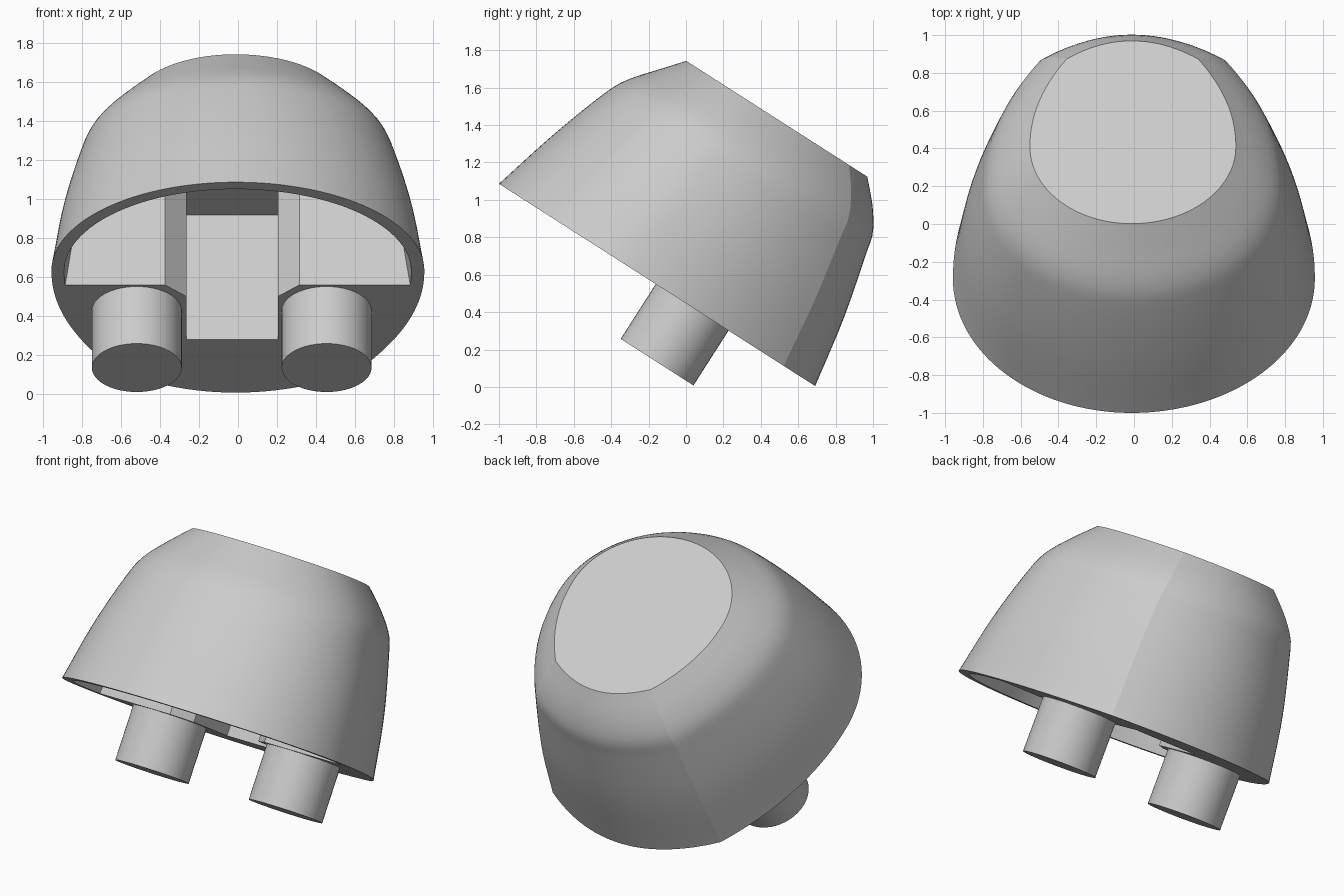
import bpy, bmesh
from math import sin, cos, pi, radians

if "Cube" in bpy.data.objects:
    bpy.data.objects.remove(bpy.data.objects["Cube"])

TILT = radians(-32.6)
HEIGHT = 1.093
# Side profiles: (height, front end, back end, half width), in the tilted frame
KEYS = [(0, 0, 2.007, .958), (.389, .107, 1.94, .895), (.753, .231, 1.853, .80),
        (.855, .291, 1.826, .757), (.972, .388, 1.75, .665), (HEIGHT, .49, 1.639, .545)]


def profile(w):
    """Smooth interpolation of the side profiles at height w."""
    w = min(max(w, 0), HEIGHT)

    def slope(i, k):
        a, b = KEYS[max(i - 1, 0)], KEYS[min(i + 1, len(KEYS) - 1)]
        return (b[k] - a[k]) / (b[0] - a[0])

    i = max(j for j in range(len(KEYS) - 1) if KEYS[j][0] <= w)
    p, q = KEYS[i], KEYS[i + 1]
    d = q[0] - p[0]
    t = (w - p[0]) / d
    return [(2*t**3 - 3*t*t + 1) * p[k] + (t**3 - 2*t*t + t) * d * slope(i, k)
            + (3*t*t - 2*t**3) * q[k] + (t**3 - t*t) * d * slope(i + 1, k) for k in (1, 2, 3)]


def section(w, inset=0):
    """Closed outline: elliptical front, tapering sides, shallow back arc."""
    front, back, half = profile(w)
    front, back, half = front + inset, back - inset, half - inset
    length = back - front
    wide, corner = .42 * length, .9 * length
    side = []
    for i in range(1, 33):
        a = i / 32 * pi / 2
        side.append((half * sin(a), wide * (1 - cos(a))))
    for i in range(1, 21):
        t = i / 20
        side.append((half * (1 - .36 * t**2.1), wide + (corner - wide) * t))
    for i in range(1, 13):
        t = 1 - i / 12
        side.append((half * .64 * t, corner + (length - corner) * (1 - t * t)))
    loop = [(0, 0)] + side + [(-x, y) for x, y in reversed(side[:-1])]
    return [(x * (1.013 if x > 0 else .987) - .013, front + y, w) for x, y in loop]


def place(ob):
    ob.rotation_euler.x = TILT
    ob.location = (0, -1, 1.086)
    return ob


def loft(name, rings):
    """Skin a stack of equal outlines and cap both ends."""
    bm = bmesh.new()
    vs = [[bm.verts.new(p) for p in r] for r in rings]
    n = len(rings[0])
    for a, b in zip(vs, vs[1:]):
        for i in range(n):
            j = (i + 1) % n
            bm.faces.new((a[i], a[j], b[j], b[i]))
    bm.faces.new(vs[0])
    bm.faces.new(vs[-1])
    bmesh.ops.recalc_face_normals(bm, faces=bm.faces)
    me = bpy.data.meshes.new(name)
    bm.to_mesh(me)
    bm.free()
    ob = bpy.data.objects.new(name, me)
    bpy.context.collection.objects.link(ob)
    return place(ob)


def activate(ob):
    bpy.ops.object.select_all(action='DESELECT')
    ob.select_set(True)
    bpy.context.view_layer.objects.active = ob


def boolean(ob, cutter, operation):
    activate(ob)
    cutter.hide_render = True
    m = ob.modifiers.new("cut", 'BOOLEAN')
    m.operation, m.object, m.solver = operation, cutter, 'EXACT'
    bpy.ops.object.modifier_apply(modifier=m.name)
    bpy.data.objects.remove(cutter)


def smooth(ob, angle):
    activate(ob)
    bpy.ops.object.shade_smooth_by_angle(angle=radians(angle))


# Main domed body
body = loft("body", [section(HEIGHT * i / 30) for i in range(31)])

# Front pocket: inset body shape limited to the front half plus a central notch
pocket = loft("pocket_cutter", [section(w, .066) for w in [-.1] + [.76 * i / 16 for i in range(17)]])
plan = [(-1.3, -.5), (1.3, -.5), (1.3, .98), (.315, .98), (.205, 1.09), (.205, 1.5),
        (-.265, 1.5), (-.265, 1.09), (-.375, .98), (-1.3, .98)]
limit = loft("limit_cutter", [[(x, v, w) for x, v in plan] for w in (-.06, 1)])
boolean(pocket, limit, 'INTERSECT')
boolean(body, pocket, 'DIFFERENCE')
smooth(body, 14)

# Two pegs under the body
for name, cx in (("left_peg", -.52), ("right_peg", .455)):
    peg = loft(name, [[(cx + .231 * cos(2*pi*i/48), 1.226 + .231 * sin(2*pi*i/48), w)
                       for i in range(48)] for w in (-.348, .01)])
    smooth(peg, 30)
